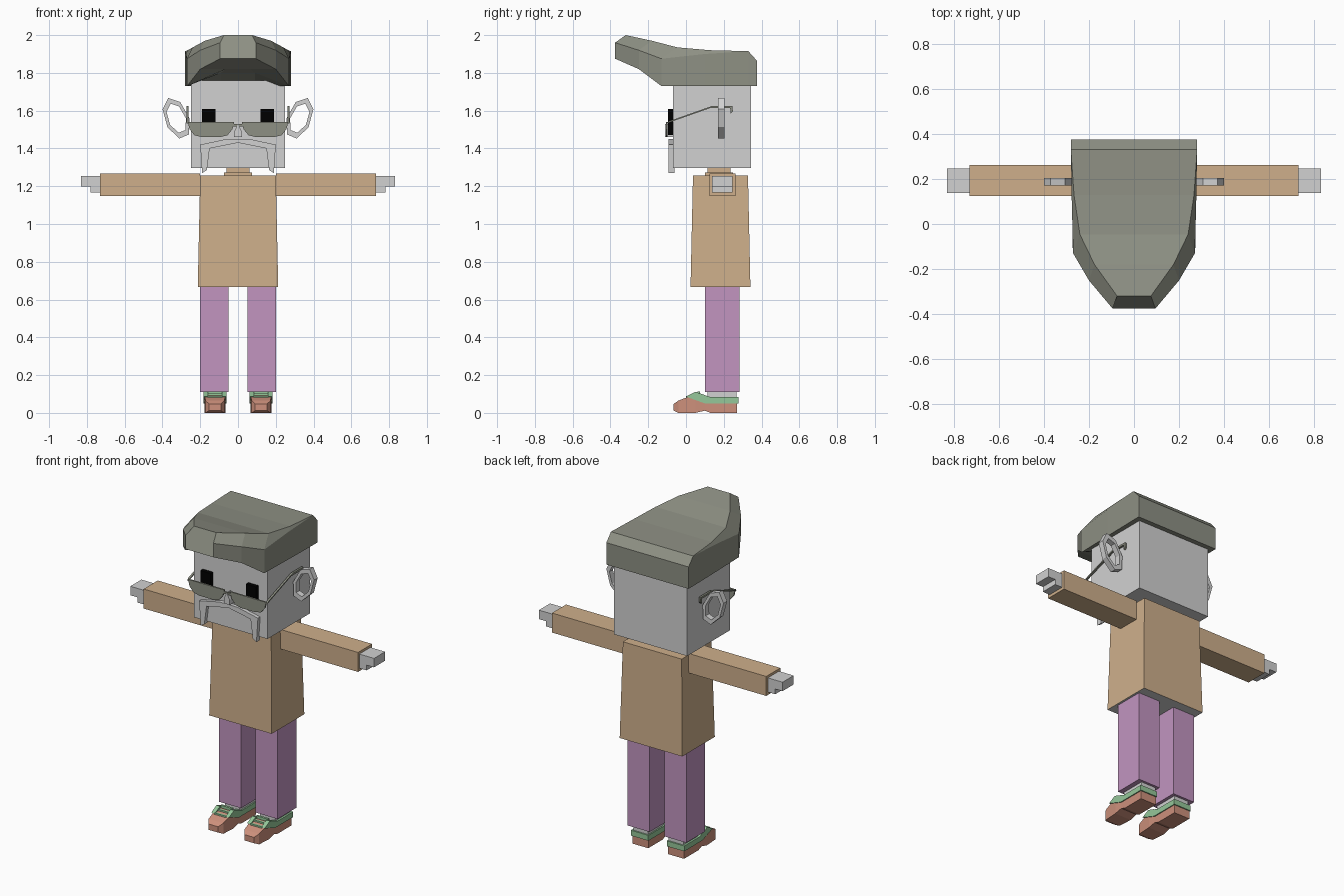
import bpy
import bmesh
from math import cos, sin, pi, tau

cube = bpy.data.objects.get("Cube")
if cube:
    bpy.data.objects.remove(cube, do_unlink=True)


def material(name, red, green, blue):
    m = bpy.data.materials.new(name)
    m.use_nodes = True
    m.diffuse_color = (red, green, blue, 1)
    m.node_tree.nodes["Principled BSDF"].inputs["Base Color"].default_value = m.diffuse_color
    return m


GREY = material("pale_grey", .64, .64, .64)
TAN = material("tan", .62, .43, .26)
PURPLE = material("purple", .54, .3, .53)
SLATE = material("grey_green", .27, .28, .23)
GREEN = material("green", .3, .57, .32)
BROWN = material("red_brown", .61, .28, .2)
BLACK = material("black", 0, 0, 0)


def loft(name, rings, mat, mirror=False, closed=False):
    """Skin equal-length rings of points; cap the ends or close the loop."""
    bm = bmesh.new()
    rows = [[bm.verts.new(point) for point in ring] for ring in rings]
    count = len(rows[0])
    pairs = list(zip(rows, rows[1:]))
    if closed:
        pairs.append((rows[-1], rows[0]))
    else:
        bm.faces.new(rows[0])
        bm.faces.new(rows[-1])
    for lower, upper in pairs:
        for i in range(count):
            j = (i + 1) % count
            bm.faces.new((lower[i], lower[j], upper[j], upper[i]))
    bmesh.ops.remove_doubles(bm, verts=bm.verts, dist=.0005)
    bmesh.ops.recalc_face_normals(bm, faces=bm.faces)
    mesh = bpy.data.meshes.new(name)
    bm.to_mesh(mesh)
    bm.free()
    mesh.materials.append(mat)
    part = bpy.data.objects.new(name, mesh)
    bpy.context.collection.objects.link(part)
    if mirror:
        part.modifiers.new("mirror", 'MIRROR').use_mirror_merge = False
    return part


def box(name, x, y, z, mat, mirror=False, flare=0):
    """Block between the given ranges; flare widens its lower end."""
    rings = []
    for height, grow in zip(z, (flare, 0)):
        left, right = x[0] - grow, x[1] + grow
        front, back = y[0] - grow, y[1] + grow
        rings.append([(left, front, height), (right, front, height),
                      (right, back, height), (left, back, height)])
    return loft(name, rings, mat, mirror)


def plate(name, outline, y, mat, mirror=False):
    """Outline in x and z, extruded along y."""
    return loft(name, [[(x, depth, z) for x, z in outline] for depth in y], mat, mirror)


# Head, eyes and nose
box("head", x=(-.25, .25), y=(-.07, .345), z=(1.297, 1.76), mat=GREY)
box("eyes", x=(.12, .19), y=(-.095, 0), z=(1.47, 1.61), mat=BLACK, mirror=True)
plate("nose", [(-.02, 1.46), (.02, 1.46), (.02, 1.49), (0, 1.53), (-.02, 1.49)],
      y=(-.11, 0), mat=GREY)


# Hair, swept forward into a raised quiff
def hair_section(y, width, bottom, top, bevel=0, arch=0):
    half = [(width / 3, y, bottom + arch), (width, y, bottom), (width, y, top - bevel),
            (width - bevel / 2, y + bevel * 1.4, top)]
    return half + [(-px, py, pz) for px, py, pz in reversed(half)]


loft("hair", [
    hair_section(y=.375, width=.28, bottom=1.73, top=1.865),
    hair_section(y=.33, width=.28, bottom=1.73, top=1.915),
    hair_section(y=.1, width=.276, bottom=1.73, top=1.92, bevel=.02),
    hair_section(y=-.13, width=.27, bottom=1.73, top=1.935, bevel=.06, arch=.07),
    hair_section(y=-.25, width=.2, bottom=1.82, top=1.97, bevel=.05),
    hair_section(y=-.375, width=.095, bottom=1.875, top=2, bevel=.04),
], SLATE)


# Open ring ears, leaning outward at the top
def ear_ring(y, scale, sides=7):
    angles = [tau * i / sides + pi / sides for i in range(sides)]
    return [(.325 + scale * (.068 * cos(a) + .03 * sin(a)), y, 1.56 + scale * .11 * sin(a))
            for a in angles]


front, back = .17, .205
loft("ears", [ear_ring(front, 1), ear_ring(back, 1), ear_ring(back, .72), ear_ring(front, .72)],
     GREY, mirror=True, closed=True)

# Spectacles: half-round lenses with a flat bottom, bridge and bent arms
steps = 8
arc = [pi * i / steps for i in range(steps + 1)]
lens = [(.143 + .123 * cos(a), 1.54 - min(.08, .1 * sin(a))) for a in arc]
glass_depth = (-.106, -.097)
plate("lenses", lens, y=glass_depth, mat=SLATE, mirror=True)
box("bridge", x=(-.03, .03), y=glass_depth, z=(1.517, 1.53), mat=SLATE)


def wire_section(y, z, x=.267, r=.006):
    return [(x - r, y - r, z - r), (x + r, y - r, z - r),
            (x + r, y + r, z + r), (x - r, y + r, z + r)]


loft("temple_arms", [wire_section(y, z) for y, z in
                     ((-.1, 1.537), (.135, 1.62), (.24, 1.62), (.242, 1.59))],
     SLATE, mirror=True)

# Drooping moustache
moustache = [(0, 1.45), (.06, 1.45), (.2, 1.42), (.19, 1.27), (.165, 1.285), (.15, 1.4), (0, 1.43)]
plate("moustache", moustache, y=(-.092, -.06), mat=GREY, mirror=True)

# Neck and coat, with a pale underside
box("collar", x=(-.075, .075), y=(.1, .25), z=(1.25, 1.273), mat=TAN)
box("neck", x=(-.06, .06), y=(.115, .235), z=(1.25, 1.3), mat=TAN)
coat = box("coat", x=(-.2, .2), y=(.037, .328), z=(.667, 1.258), mat=TAN, flare=.013)
coat.data.materials.append(GREY)
for face in coat.data.polygons:
    if face.normal.z < -.9:
        face.material_index = 1

# Arms and hands
hand_depth = (.138, .246)
box("sleeves", x=(.2, .73), y=(.125, .262), z=(1.148, 1.268), mat=TAN, mirror=True)
box("hands", x=(.7, .83), y=hand_depth, z=(1.198, 1.253), mat=GREY, mirror=True)
box("fingers", x=(.7, .78), y=hand_depth, z=(1.166, 1.2), mat=GREY, mirror=True)

# Legs and socks
box("trousers", x=(.05, .2), y=(.1, .283), z=(.11, .67), mat=PURPLE, mirror=True)
box("socks", x=(.07, .17), y=(.115, .268), z=(.05, .115), mat=GREY, mirror=True)

# Shoes, lofted from toe to heel
foot = .122


def shoe_section(y, width, top, bottom=0):
    return [(foot - width, y, bottom), (foot + width, y, bottom),
            (foot + width, y, top), (foot - width, y, top)]


loft("shoes", [
    shoe_section(y=-.065, width=.032, top=.048, bottom=.012),
    shoe_section(y=-.04, width=.05, top=.065),
    shoe_section(y=.05, width=.056, top=.1),
    shoe_section(y=.1, width=.054, top=.09, bottom=.012),
    shoe_section(y=.13, width=.054, top=.07),
    shoe_section(y=.27, width=.054, top=.07),
], BROWN, mirror=True)

# Green side panels, heel bands and laces
panel = [(.275, .05), (.275, .083), (.13, .083), (.05, .112), (0, .086), (.05, .068), (.1, .05)]
for side in (-1, 1):
    loft("shoe_side_panels", [[(foot + side * x, y, z) for y, z in panel] for x in (.036, .06)],
         GREEN, mirror=True)
box("shoe_heel_bands", x=(foot - .058, foot + .058), y=(.2, .277), z=(.05, .083),
    mat=GREEN, mirror=True)
for i in range(3):
    y, z = i * .03, .08 + i * .012
    box("shoe_laces", x=(foot - .04, foot + .04), y=(y, y + .014), z=(z - .01, z + .01),
        mat=GREEN, mirror=True)
